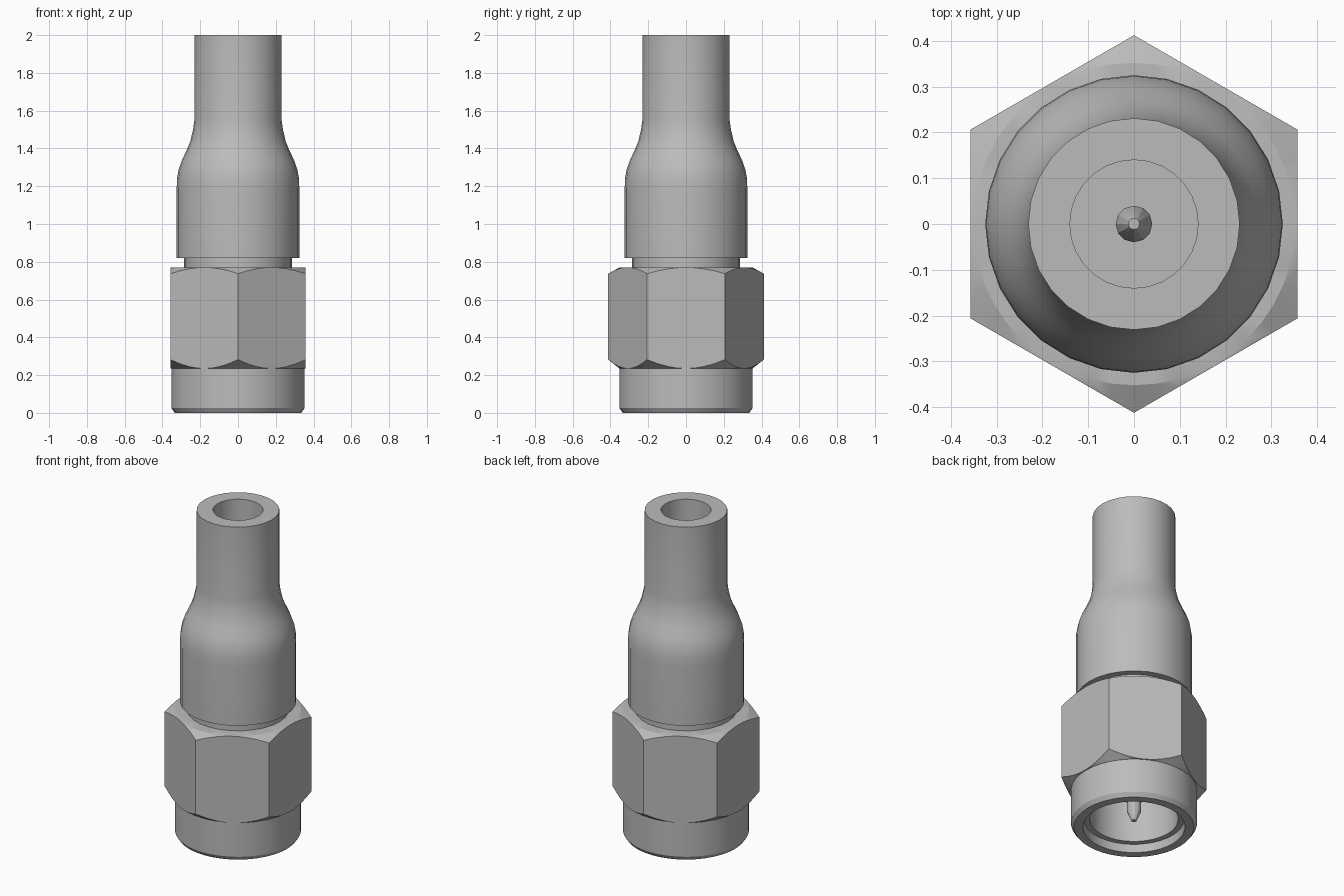
import bpy, bmesh, math

cube = bpy.data.objects.get("Cube")
if cube:
    bpy.data.objects.remove(cube, do_unlink=True)

metal = bpy.data.materials.new("grey metal")
metal.use_nodes = True
GREY = (0.5, 0.5, 0.5, 1)
metal.diffuse_color = GREY
metal.node_tree.nodes["Principled BSDF"].inputs["Base Color"].default_value = GREY


def lathe(name, profile, sides, closed=False):
    """Turn a profile of (radius, height) around z; a radius may be a function of angle,
    a height a function of radius."""
    bm = bmesh.new()
    rings = []
    for r, z in profile:
        if r == 0:
            rings.append([bm.verts.new((0, 0, z))] * sides)
            continue
        ring = []
        for i in range(sides):
            a = math.tau * i / sides + math.pi / 2
            rad = r(a) if callable(r) else r
            height = z(rad) if callable(z) else z
            ring.append(bm.verts.new((rad * math.cos(a), rad * math.sin(a), height)))
        rings.append(ring)
    pairs = list(zip(rings, rings[1:]))
    if closed:
        pairs.append((rings[-1], rings[0]))
    for low, high in pairs:
        for i in range(sides):
            j = (i + 1) % sides
            corners = list(dict.fromkeys((low[i], low[j], high[j], high[i])))
            bm.faces.new(corners)
    bmesh.ops.recalc_face_normals(bm, faces=bm.faces)
    mesh = bpy.data.meshes.new(name)
    bm.to_mesh(mesh)
    bm.free()
    mesh.materials.append(metal)
    obj = bpy.data.objects.new(name, mesh)
    bpy.context.collection.objects.link(obj)
    bpy.ops.object.select_all(action='DESELECT')
    obj.select_set(True)
    bpy.context.view_layer.objects.active = obj
    bpy.ops.object.shade_smooth_by_angle(angle=math.radians(25))


# Crimp sleeve with a necked tube and a blind cable hole
lathe("crimp_sleeve", [
    (0, 0.82), (0.14, 0.82), (0.14, 2), (0.231, 2), (0.231, 1.55), (0.238, 1.5),
    (0.252, 1.44), (0.272, 1.39), (0.296, 1.34), (0.314, 1.29), (0.323, 1.24),
    (0.325, 1.18), (0.325, 0.82), (0.285, 0.82), (0.285, 0.7), (0, 0.7)], 28)

# Hexagonal nut, corners on the y axis, chamfered by cones
FLAT = 0.357
SECTOR = math.pi / 3


def nut_radius(a):
    return FLAT / math.cos((a + SECTOR / 2) % SECTOR - SECTOR / 2)


def top_height(r):
    return 0.77 - (r - FLAT) * 0.6


def base_height(r):
    return 0.235 + (r - FLAT) * 0.85


lathe("hex_nut", [
    (0.28, 0.77), (0.352, 0.77), (nut_radius, top_height),
    (nut_radius, base_height), (0.352, 0.235), (0.28, 0.235)], 48, closed=True)

# Round collar with a stepped bore and an insulator floor
lathe("collar", [
    (0, 0.4), (0.3, 0.4), (0.3, 0.24), (0.352, 0.24), (0.352, 0.025), (0.335, 0),
    (0.285, 0), (0.28, 0.05), (0.247, 0.05), (0.247, 0.3), (0, 0.3)], 40)

# Centre pin, tapered at both ends
lathe("centre_pin", [
    (0, 0.04), (0.014, 0.04), (0.04, 0.1), (0.04, 0.9), (0.012, 0.97), (0, 0.97)], 12)
